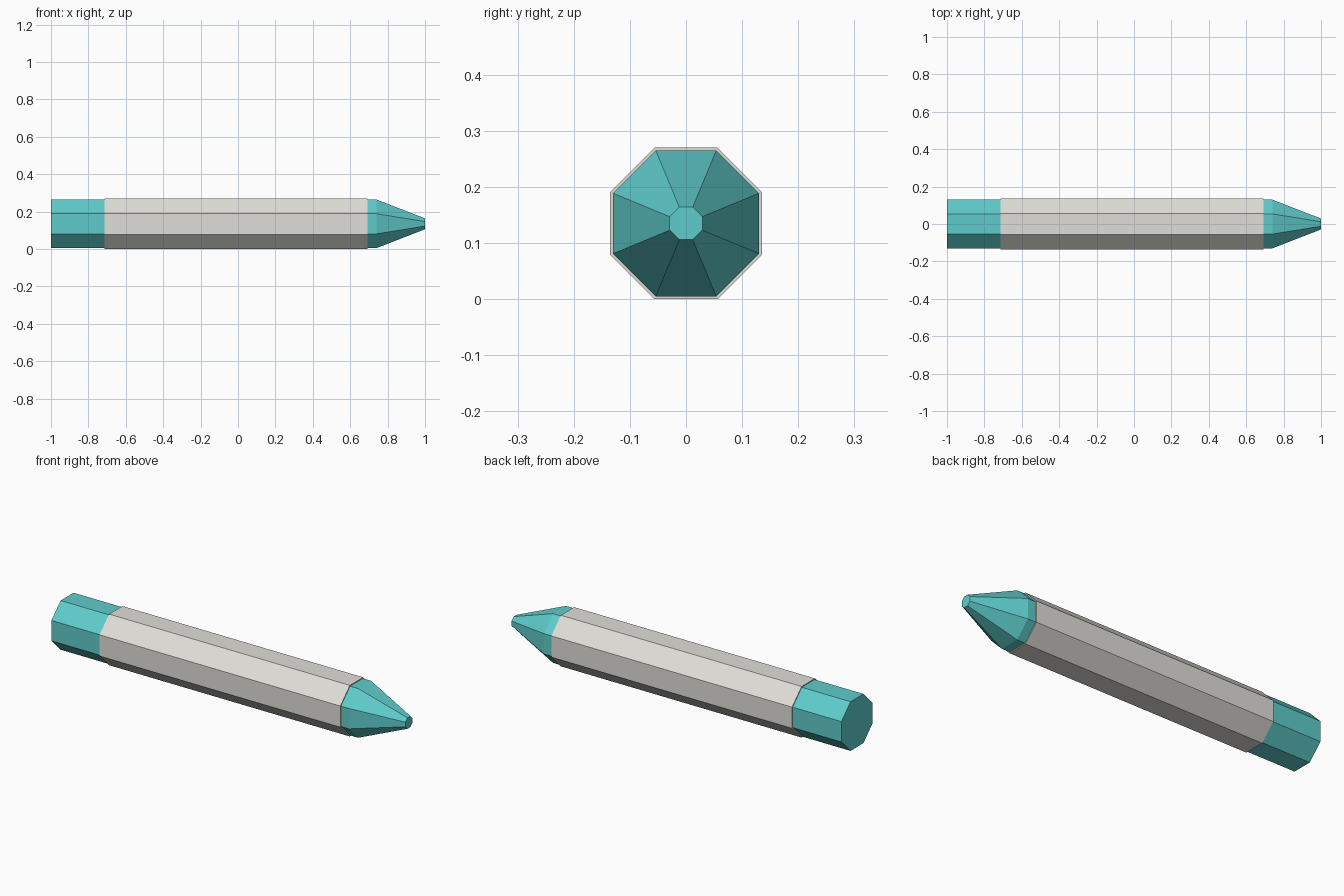
import bpy
import bmesh
from math import cos, sin, pi

cube = bpy.data.objects.get("Cube")
if cube:
    bpy.data.objects.remove(cube, do_unlink=True)

SIDES = 8
CENTRE_Z = 0.135


def make_material(name, colour):
    mat = bpy.data.materials.new(name)
    mat.use_nodes = True
    mat.diffuse_color = colour
    bsdf = next(n for n in mat.node_tree.nodes if n.type == "BSDF_PRINCIPLED")
    bsdf.inputs["Base Color"].default_value = colour
    bsdf.inputs["Roughness"].default_value = 0.8
    return mat


def prism(name, profile, mat):
    """Closed octagonal solid along x from (x, apothem) pairs, flat side up."""
    bm = bmesh.new()
    rings = []
    for x, apothem in profile:
        r = apothem / cos(pi / SIDES)
        angles = [(i + 0.5) * 2 * pi / SIDES for i in range(SIDES)]
        rings.append([bm.verts.new((x, r * cos(a), CENTRE_Z + r * sin(a)))
                      for a in angles])
    for a, b in zip(rings, rings[1:]):
        for i in range(SIDES):
            j = (i + 1) % SIDES
            bm.faces.new((a[i], a[j], b[j], b[i]))
    bm.faces.new(rings[0])
    bm.faces.new(rings[-1])
    bmesh.ops.recalc_face_normals(bm, faces=bm.faces)
    mesh = bpy.data.meshes.new(name)
    bm.to_mesh(mesh)
    bm.free()
    mesh.materials.append(mat)
    obj = bpy.data.objects.new(name, mesh)
    bpy.context.collection.objects.link(obj)
    return obj


teal = make_material("teal", (0.115, 0.60, 0.60, 1))
pale_grey = make_material("pale grey", (0.74, 0.73, 0.69, 1))

# Barrel, slightly wider than the coloured ends
prism("barrel", [(-0.715, 0.135), (0.693, 0.135)], pale_grey)
# Plain end cap, seated a little inside the barrel
prism("end_cap", [(-1.0, 0.13), (-0.70, 0.13)], teal)
# Tapered tip with a short straight collar
prism("tip", [(0.68, 0.13), (0.74, 0.13), (1.0, 0.029)], teal)
